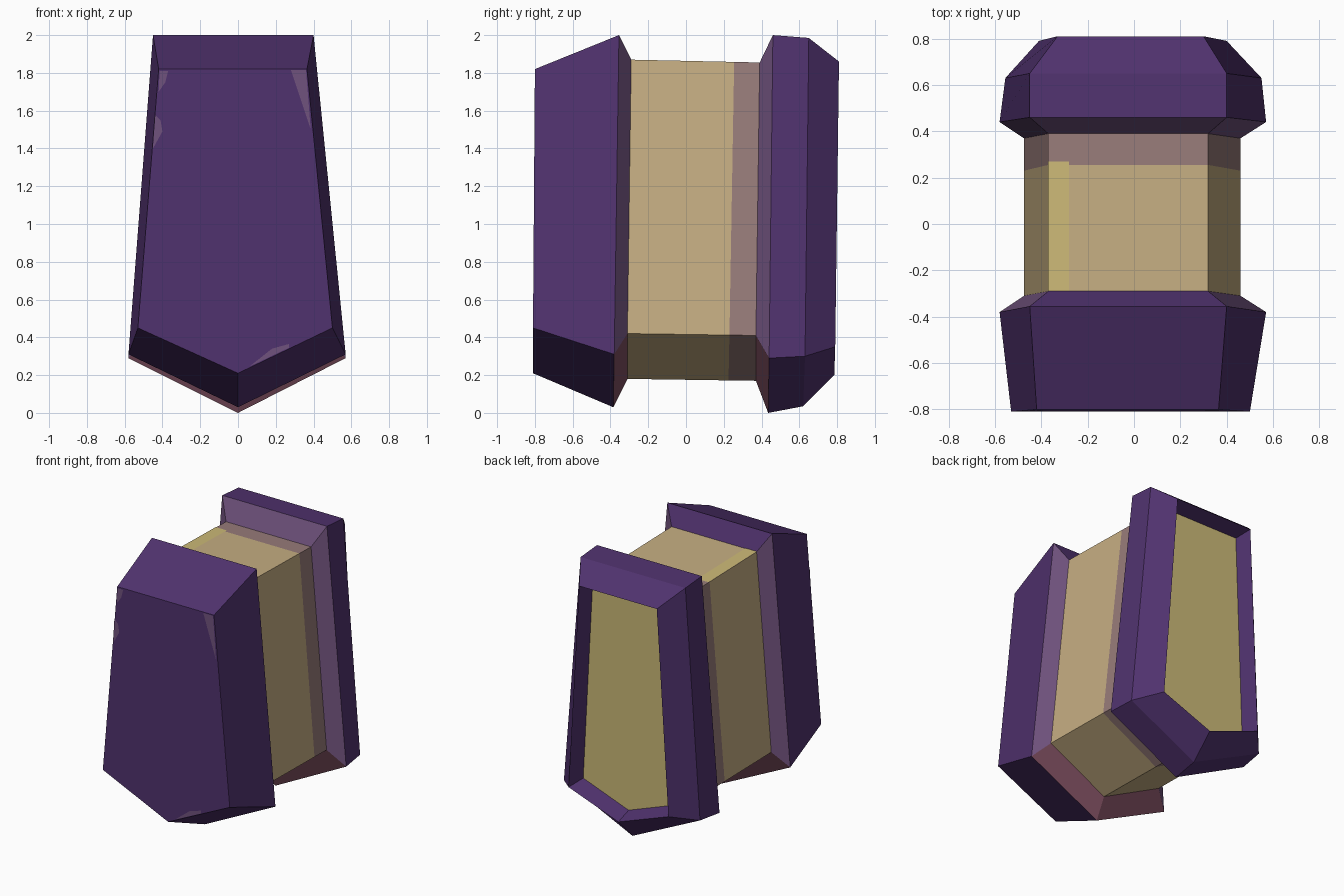
import bpy

if "Cube" in bpy.data.objects:
    bpy.data.objects.remove(bpy.data.objects["Cube"])


def material(name, r, g, b):
    def lin(c):
        c /= 255
        return c / 12.92 if c <= 0.04045 else ((c + 0.055) / 1.055) ** 2.4
    m = bpy.data.materials.new(name)
    m.diffuse_color = (lin(r), lin(g), lin(b), 1)
    m.use_nodes = True
    m.node_tree.nodes["Principled BSDF"].inputs["Base Color"].default_value = m.diffuse_color
    return m


MATS = [
    material("purple", 80, 50, 110),
    material("tan", 198, 174, 130),
    material("khaki", 205, 186, 120),
    material("mauve", 152, 124, 122),
    material("dusty_purple", 112, 82, 125),
    material("plum", 125, 78, 95),
]
PURPLE, TAN, KHAKI, MAUVE, DUSTY, PLUM = range(6)


def make(name, verts, faces, mats):
    mesh = bpy.data.meshes.new(name)
    mesh.from_pydata(verts, [], faces)
    for m in MATS:
        mesh.materials.append(m)
    for p, i in zip(mesh.polygons, mats):
        p.material_index = i
    mesh.update()
    ob = bpy.data.objects.new(name, mesh)
    bpy.context.collection.objects.link(ob)
    return ob


def ring(top, corner, tip):
    """Five-sided section: top and corner are (x left, x right, y, z), tip is (y, z)."""
    (tl, tr, ty, tz), (cl, cr, cy, cz) = top, corner
    return [(tl, ty, tz), (cl, cy, cz), (0, *tip), (cr, cy, cz), (tr, ty, tz)]


def loft(name, rings, spans, front=None, back=None):
    """Skin sections from front to back; spans hold one colour per side:
    left, lower left, lower right, right, top."""
    verts = [v for r in rings for v in r]
    faces, mats = [], []
    for k, colours in enumerate(spans):
        a, b = 5 * k, 5 * k + 5
        for i in range(5):
            j = (i + 1) % 5
            faces.append((a + j, a + i, b + i, b + j))
            mats.append(colours[i])
    if front is not None:
        faces.append(tuple(range(5)))
        mats.append(front)
    if back is not None:
        n = 5 * (len(rings) - 1)
        faces.append(tuple(n + i for i in reversed(range(5))))
        mats.append(back)
    return make(name, verts, faces, mats)


# Sections from front to back
front_face = ring((-.42, .365, -.80, 1.82), (-.53, .50, -.81, .45), (-.81, .21))
front_rim = ring((-.45, .40, -.355, 2.0), (-.58, .57, -.38, .31), (-.385, .03))
neck_front = ring((-.37, .32, -.29, 1.87), (-.475, .46, -.31, .42), (-.31, .18))
neck_band = ring((-.37, .32, .255, 1.858), (-.475, .46, .23, .412), (.225, .172))
neck_back = ring((-.37, .32, .39, 1.855), (-.475, .46, .37, .41), (.37, .17))
back_rim = ring((-.45, .40, .46, 2.0), (-.58, .57, .44, .29), (.435, 0))
back_mid = ring((-.45, .40, .65, 1.985), (-.555, .55, .63, .30), (.62, .035))
back_face = ring((-.33, .30, .81, 1.86), (-.41, .40, .79, .35), (.785, .20))
recess = ring((-.305, .275, .69, 1.835), (-.375, .365, .67, .38), (.665, .24))

ALL_PURPLE = [PURPLE] * 5

# Front hammer block with solid face
loft("front_block", [front_face, front_rim, neck_front],
     [ALL_PURPLE, [DUSTY, PLUM, PLUM, DUSTY, PURPLE]], front=PURPLE)

# Neck with a worn band next to the back block
loft("neck", [neck_front, neck_band, neck_back], [[TAN] * 5, [MAUVE] * 5])

# Back block with recessed end panel
loft("back_block", [neck_back, back_rim, back_mid, back_face, recess],
     [[DUSTY, PLUM, PLUM, DUSTY, DUSTY], ALL_PURPLE, ALL_PURPLE, ALL_PURPLE],
     back=KHAKI)

# Bright strip along the top left edge of the neck
make("neck_strip",
     [(-.37, -.29, 1.873), (-.28, -.29, 1.873), (-.28, .27, 1.861), (-.37, .27, 1.861)],
     [(0, 1, 2, 3)], [KHAKI])

# Worn patches on the front face
patches = [
    [(-.415, 1.81), (-.42, 1.70), (-.385, 1.75), (-.37, 1.81)],
    [(-.44, 1.58), (-.45, 1.40), (-.40, 1.49), (-.41, 1.55)],
    [(.28, 1.815), (.385, 1.50), (.36, 1.815)],
    [(.06, .245), (.27, .345), (.27, .365), (.18, .34)],
]
for n, pts in enumerate(patches):
    make(f"worn_patch_{n + 1}",
         [(x, -.813 + .01 * max(0, z - .45) / 1.37, z) for x, z in pts],
         [tuple(range(len(pts)))], [DUSTY])
